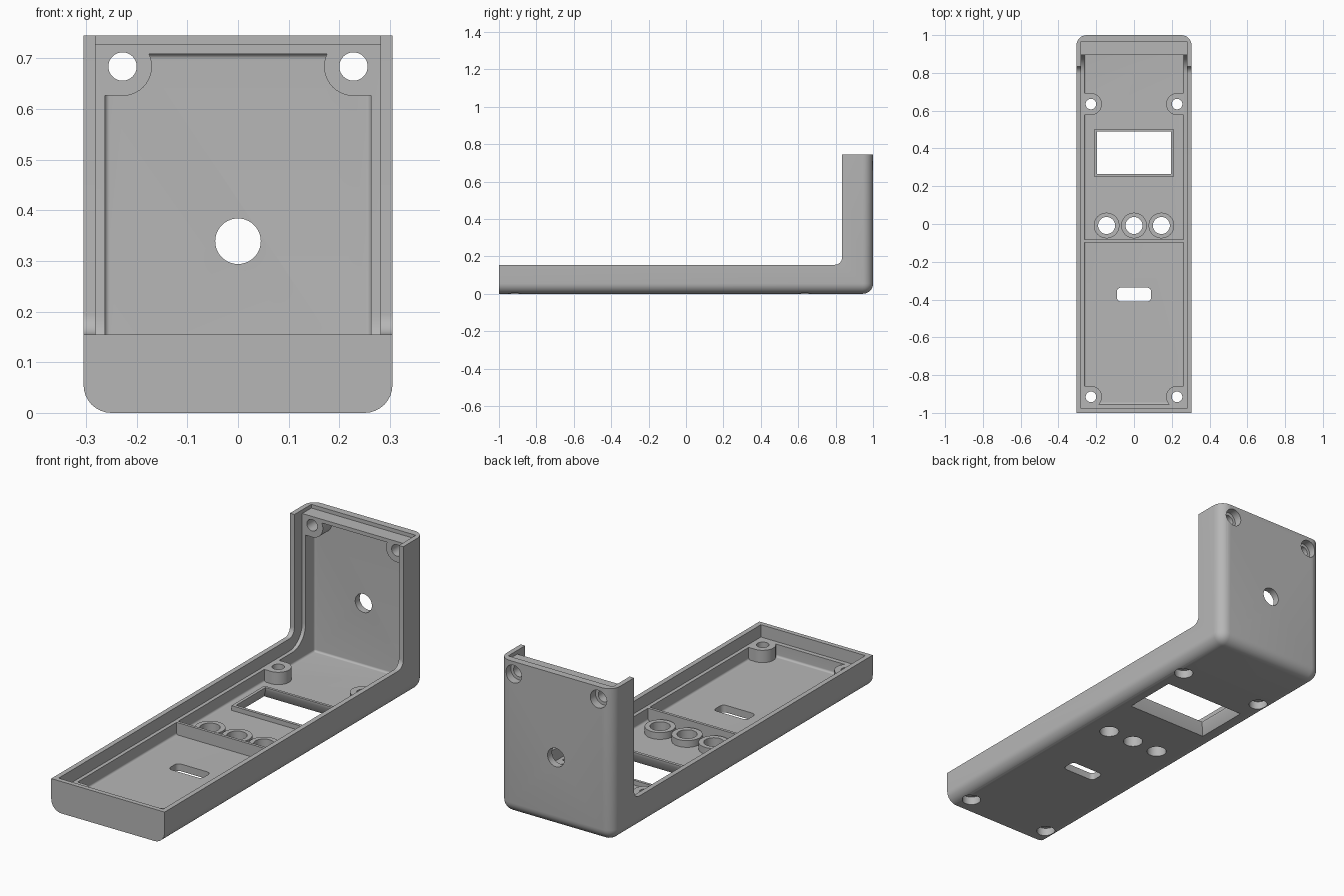
import bpy, bmesh
from math import sin, cos, pi, radians
from mathutils import Matrix

scene = bpy.context.scene
if "Cube" in bpy.data.objects:
    bpy.data.objects.remove(bpy.data.objects["Cube"], do_unlink=True)

grey = bpy.data.materials.new("plain grey plastic")
grey.use_nodes = True
colour = (0.47, 0.47, 0.47, 1)
grey.diffuse_color = colour
grey.node_tree.nodes["Principled BSDF"].inputs["Base Color"].default_value = colour

WALL = 0.035     # floor and back wall thickness
LEDGE = 0.095    # height of the lid ledge
PROUD = 0.125    # height of parts that the lid recess trims flush


def to_object(name, bm):
    bmesh.ops.recalc_face_normals(bm, faces=bm.faces)
    mesh = bpy.data.meshes.new(name)
    bm.to_mesh(mesh)
    bm.free()
    mesh.materials.append(grey)
    obj = bpy.data.objects.new(name, mesh)
    scene.collection.objects.link(obj)
    return obj


def side_prism(name, points, half, bevel=0, pick=None):
    """Extrude a y-z profile across the width, rounding the picked edges."""
    bm = bmesh.new()
    face = bm.faces.new([bm.verts.new((-half, y, z)) for y, z in points])
    new = bmesh.ops.extrude_face_region(bm, geom=[face])["geom"]
    bmesh.ops.translate(bm, vec=(2 * half, 0, 0),
                        verts=[v for v in new if isinstance(v, bmesh.types.BMVert)])
    if bevel:
        edges = [e for e in bm.edges if pick(*[v.co for v in e.verts])]
        bmesh.ops.bevel(bm, geom=edges, offset=bevel, segments=8,
                        profile=0.5, affect='EDGES')
    return to_object(name, bm)


def box(name, x, y, z, flare=0, corner=0):
    """Box from ranges; flare widens the base, corner rounds upright edges."""
    bm = bmesh.new()
    bmesh.ops.create_cube(bm, size=1)
    for v in bm.verts:
        grow = flare if v.co.z < 0 else 0
        v.co = [(r[0] + r[1]) / 2 + c * (r[1] - r[0] + 2 * g)
                for r, c, g in zip((x, y, z), v.co, (grow, grow, 0))]
    if corner:
        upright = [e for e in bm.edges
                   if abs(e.verts[0].co.z - e.verts[1].co.z) > 0.01]
        bmesh.ops.bevel(bm, geom=upright, offset=corner, segments=6,
                        profile=0.5, affect='EDGES')
    return to_object(name, bm)


def rod(name, x, y, z, radius):
    bm = bmesh.new()
    bmesh.ops.create_cone(bm, cap_ends=True, segments=40, radius1=radius,
                          radius2=radius, depth=z[1] - z[0],
                          matrix=Matrix.Translation((x, y, sum(z) / 2)))
    return to_object(name, bm)


def onto_back(obj, height):
    """Stand a floor part, built at y = 0, on the back wall at a height."""
    obj.data.transform(Matrix.Translation((0, 1, height))
                       @ Matrix.Rotation(pi / 2, 4, 'X'))
    return obj


def combine(body, tool, operation):
    mod = body.modifiers.new("combine", 'BOOLEAN')
    mod.operation, mod.solver, mod.object = operation, 'EXACT', tool
    graph = bpy.context.evaluated_depsgraph_get()
    mesh = bpy.data.meshes.new_from_object(body.evaluated_get(graph))
    body.modifiers.clear()
    body.data = mesh
    bpy.data.objects.remove(tool, do_unlink=True)


def bend(radius):
    """Concave arc from the floor leg up into the back leg."""
    steps = [i * pi / 20 for i in range(11)]
    return [(0.795 + radius * sin(a), 0.195 - radius * cos(a)) for a in steps]


# Outer shell with rounded bottom, back and rear upright edges
def outer_edge(a, b):
    bottom, back = a.z + b.z < 0.01, a.y + b.y > 1.99
    side = a.x * b.x > 0
    return (bottom and (side or back)) or (back and side)


shell = side_prism("bent_case_shell",
                   [(-1, 0), (1, 0), (1, 0.745), (0.835, 0.745)]
                   + bend(0.04)[::-1] + [(-1, 0.155)], 0.305, 0.055, outer_edge)

# Main cavity
cavity = side_prism("cavity_cutter",
                    [(-0.955, WALL), (0.965, WALL), (0.965, 0.709), (-0.955, 0.709)],
                    0.263, 0.01, lambda a, b: True)
combine(shell, cavity, 'DIFFERENCE')

# Screw bosses joined to the side walls, on the floor and on the back wall
screws = [(s * 0.228, y, back) for s in (-1, 1)
          for y, back in ((0.635, None), (-0.915, None), (0, 0.684))]
for x, y, back in screws:
    edge = 0.29 if x > 0 else -0.29
    parts = [rod("boss", x, y, (0.02, PROUD), 0.058),
             box("boss_web", sorted((x, edge)), (y - 0.0575, y + 0.0575), (0.02, PROUD))]
    for part in parts:
        if back:
            onto_back(part, back)
        combine(shell, part, 'UNION')

# Divider, window frame and button collars
combine(shell, box("divider", (-0.28, 0.28), (-0.097, -0.083), (0.02, PROUD)), 'UNION')
combine(shell, box("window_frame", (-0.21, 0.21), (0.25, 0.503), (0.02, 0.058)), 'UNION')
buttons = (-0.145, 0, 0.145)
for x in buttons:
    combine(shell, rod("button_collar", x, -0.008, (0.02, 0.068), 0.068), 'UNION')

# Lid recess, open at the top end, trims bosses and divider to the ledge
recess = side_prism("lid_recess_cutter",
                    [(-0.977, LEDGE)] + bend(0.1)
                    + [(0.895, 0.727), (0.965, 0.727), (0.965, 0.9), (-0.977, 0.9)], 0.281)
combine(shell, recess, 'DIFFERENCE')

# Counterbored screw holes
for x, y, back in screws:
    for radius, top in ((0.028, 0.2), (0.043, 0.04)):
        hole = rod("screw_hole_cutter", x, y, (-0.05, top), radius)
        if back:
            onto_back(hole, back)
        combine(shell, hole, 'DIFFERENCE')

# Window with flared outside, button holes, slot and cable hole
cuts = [box("window_cutter", (-0.195, 0.195), (0.265, 0.49), (-0.05, 0.1)),
        box("window_flare_cutter", (-0.195, 0.195), (0.265, 0.49), (-0.01, 0.045), 0.03),
        box("slot_cutter", (-0.09, 0.09), (-0.41, -0.337), (-0.05, 0.1), 0, 0.02),
        onto_back(rod("cable_hole_cutter", 0, 0, (-0.05, 0.1), 0.045), 0.339)]
cuts += [rod("button_hole_cutter", x, -0.008, (-0.05, 0.1), 0.045) for x in buttons]
for cut in cuts:
    combine(shell, cut, 'DIFFERENCE')

# Smooth fillets, keep sharp edges
bpy.ops.object.select_all(action='DESELECT')
shell.select_set(True)
bpy.context.view_layer.objects.active = shell
bpy.ops.object.shade_smooth_by_angle(angle=radians(30))
